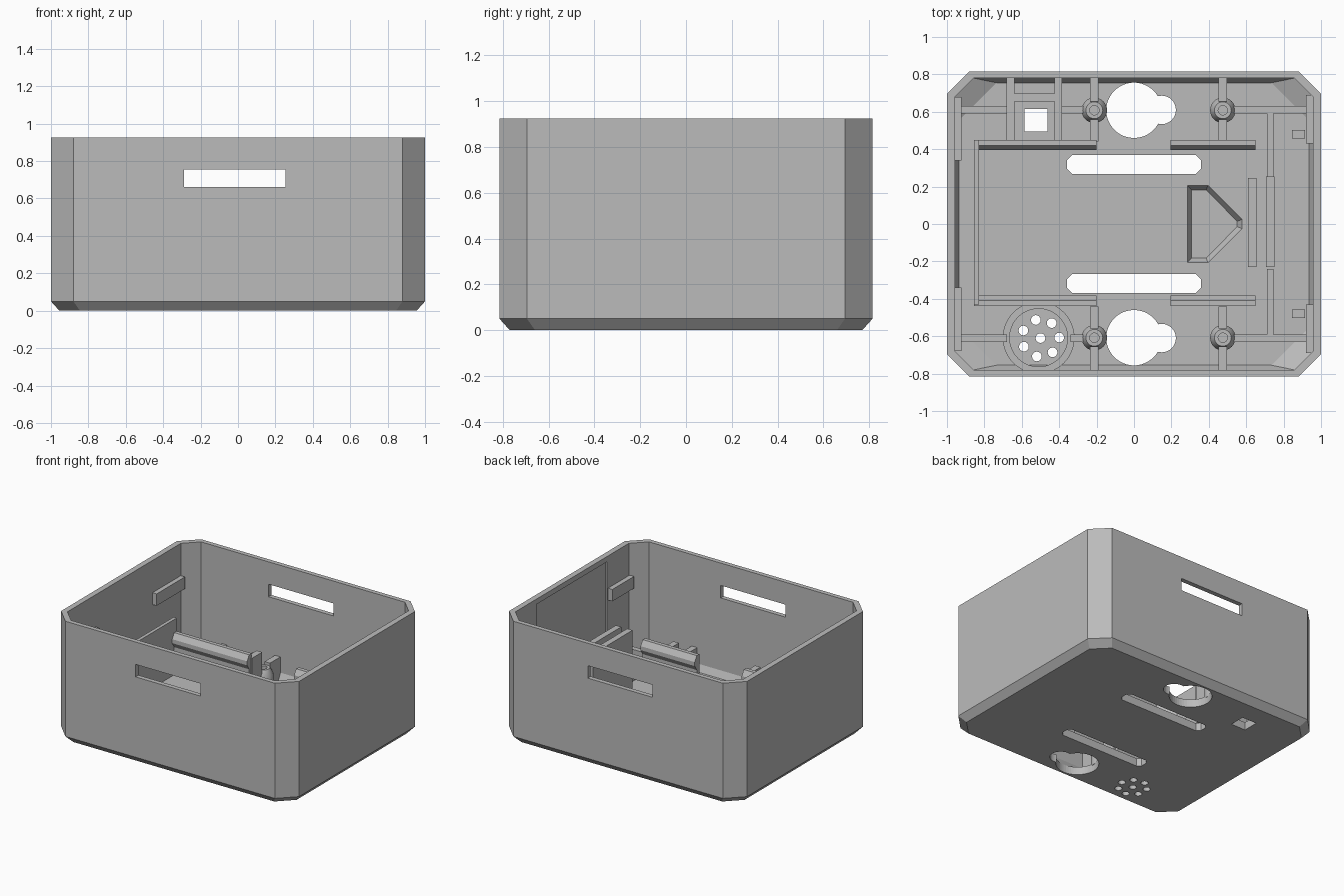
import bpy, bmesh, math
from mathutils import Vector

cube = bpy.data.objects.get("Cube")
if cube:
    bpy.data.objects.remove(cube, do_unlink=True)

GREY = bpy.data.materials.new("matte_grey")
GREY.use_nodes = True
GREY.diffuse_color = (0.5, 0.5, 0.5, 1)
GREY.node_tree.nodes["Principled BSDF"].inputs["Base Color"].default_value = (0.5, 0.5, 0.5, 1)

FLOOR = 0.06
SINK = FLOOR - 0.01


def loft(name, rings):
    """Closed solid skinned through rings with equal point counts."""
    bm = bmesh.new()
    loops = [[bm.verts.new(p) for p in ring] for ring in rings]
    n = len(loops[0])
    bm.faces.new(loops[0][::-1])
    bm.faces.new(loops[-1])
    for a, b in zip(loops, loops[1:]):
        for i in range(n):
            j = (i + 1) % n
            bm.faces.new((a[i], a[j], b[j], b[i]))
    bmesh.ops.recalc_face_normals(bm, faces=bm.faces[:])
    mesh = bpy.data.meshes.new(name)
    bm.to_mesh(mesh)
    bm.free()
    mesh.materials.append(GREY)
    obj = bpy.data.objects.new(name, mesh)
    bpy.context.scene.collection.objects.link(obj)
    return obj


def prism(name, outline, z0, z1):
    return loft(name, [[(x, y, z) for x, y in outline] for z in (z0, z1)])


def box(name, x0, x1, y0, y1, z0, z1):
    return prism(name, [(x0, y0), (x1, y0), (x1, y1), (x0, y1)], z0, z1)


def octagon(hx, hy, c, cx=0, cy=0):
    """Rectangle outline with cut corners."""
    pts = [(hx, c - hy), (hx, hy - c), (hx - c, hy), (c - hx, hy),
           (-hx, hy - c), (-hx, c - hy), (c - hx, -hy), (hx - c, -hy)]
    return [(cx + x, cy + y) for x, y in pts]


def circle(cx, cy, r, n=32):
    return [(cx + r * math.cos(math.tau * i / n), cy + r * math.sin(math.tau * i / n))
            for i in range(n)]


def at(outline, z):
    return [(x, y, z) for x, y in outline]


def cut(target, cutters):
    """Subtract the cutters, bake the result and discard them."""
    for c in cutters:
        c.hide_render = True
        mod = target.modifiers.new("cut", 'BOOLEAN')
        mod.operation, mod.solver, mod.object = 'DIFFERENCE', 'EXACT', c
    graph = bpy.context.evaluated_depsgraph_get()
    baked = bpy.data.meshes.new_from_object(target.evaluated_get(graph))
    target.modifiers.clear()
    target.data = baked
    for c in cutters:
        bpy.data.objects.remove(c, do_unlink=True)


def smooth(obj):
    bpy.ops.object.select_all(action='DESELECT')
    obj.select_set(True)
    bpy.context.view_layer.objects.active = obj
    bpy.ops.object.shade_smooth_by_angle(angle=math.radians(30))


# Tray shell with cut corners and a bevelled base
shell = loft("tray_shell", [at(octagon(0.955, 0.77, 0.11), 0),
                            at(octagon(1, 0.815, 0.12), 0.05),
                            at(octagon(1, 0.815, 0.12), 0.925)])
cutters = [loft("cavity", [at(octagon(0.935, 0.755, 0.2), FLOOR),
                           at(octagon(0.957, 0.78, 0.1), 0.11),
                           at(octagon(0.957, 0.78, 0.1), 1)])]

# Side window through front and back, and shallow recess inside the left wall
cutters.append(box("window", -0.29, 0.255, -1, 1, 0.66, 0.755))
cutters.append(box("wall_recess", 0.9, 0.972, -0.42, 0.43, 0.12, 0.885))

# Floor openings: keyholes, long slots, square port
for s in (-1, 1):
    cutters.append(prism("keyhole_large", circle(0, 0.608 * s, 0.148, 48), -0.1, 0.2))
    cutters.append(prism("keyhole_small", circle(0.148, 0.61 * s, 0.076), -0.1, 0.2))
    cutters.append(prism("slot", octagon(0.357, 0.05, 0.025, 0, 0.318 * s), -0.1, 0.2))
cutters.append(box("port", -0.585, -0.463, 0.495, 0.615, -0.1, 0.2))

# Speaker holes
cutters.append(prism("speaker_hole", circle(-0.5, -0.61, 0.026, 16), -0.1, 0.2))
for i in range(7):
    a = math.tau * i / 7 + 0.03
    cutters.append(prism("speaker_hole", circle(-0.5 + 0.1 * math.cos(a),
                         -0.61 + 0.1 * math.sin(a), 0.026, 16), -0.1, 0.2))

# Engraved arrow with sloping sides
arrow = [(0.285, -0.207), (0.395, -0.207), (0.577, -0.025), (0.577, 0.025),
         (0.395, 0.207), (0.285, 0.207)]
inner = [(0.308, -0.182), (0.386, -0.182), (0.552, -0.014), (0.552, 0.014),
         (0.386, 0.182), (0.308, 0.182)]
cutters.append(loft("arrow_recess", [at(inner, 0.02), at(arrow, FLOOR), at(arrow, FLOOR + 0.01)]))
cut(shell, cutters)

# Snap walls with an inward lip
for s in (-1, 1):
    profile = [(0.45, SINK), (0.45, 0.38), (0.42, 0.38), (0.395, 0.34),
               (0.395, 0.31), (0.42, 0.27), (0.42, SINK)]
    shift = 0.012 if s < 0 else 0
    for x0, x1 in ((-0.856, -0.2), (0.195, 0.65)):
        loft("snap_wall", [[(x, s * (y - shift), z) for y, z in profile] for x in (x0, x1)])

# Cradle stops at both ends
box("right_stop", -0.856, -0.83, -0.43, 0.45, SINK, 0.48)
box("inner_left_stop", 0.61, 0.655, -0.23, 0.245, SINK, 0.53)
box("outer_left_stop", 0.705, 0.75, -0.23, 0.255, SINK, 0.53)

# Screw bosses with tapering sides, hole and supporting ribs
for s in (-1, 1):
    for x in (-0.212, 0.475):
        boss = loft("screw_boss", [at(circle(x, 0.608 * s, r), z)
                                   for r, z in ((0.068, SINK), (0.068, 0.17), (0.045, 0.21))])
        cut(boss, [prism("screw_hole", circle(x, 0.608 * s, 0.025, 20), 0.08, 0.4)])
        smooth(boss)
        for y0, y1, z in ((0.44, 0.56, 0.35), (0.655, 0.79, 0.23)):
            ya, yb = sorted((y0 * s, y1 * s))
            box("boss_rib", x - 0.023, x + 0.023, ya, yb, SINK, z)

# Cross ribs along the floor
for s in (-1, 1):
    y = 0.61 * s
    for x0, x1 in ((-0.965, -0.68), (-0.4 if s > 0 else -0.34, -0.265), (0.53, 0.965)):
        box("floor_rib", x0, x1, y - 0.02, y + 0.02, SINK, 0.18)
    ya, yb = sorted((0.24 * s, 0.6 * s))
    box("long_rib", 0.71, 0.745, ya, yb, SINK, 0.18)

# Frame round the square port
for x in (-0.66, -0.405):
    box("port_frame_side", x - 0.021, x + 0.021, 0.44, 0.79, SINK, 0.2)
box("port_frame_back", -0.65, -0.41, 0.655, 0.698, SINK, 0.2)

# Speaker ring
ring = prism("speaker_ring", circle(-0.51, -0.608, 0.192, 48), SINK, 0.16)
cut(ring, [prism("ring_bore", circle(-0.51, -0.608, 0.155, 48), 0, 0.3)])
smooth(ring)

# Retaining rails high on the side walls, and small floor stops beside them
for s in (-1, 1):
    for x0, x1, y0, y1 in ((-0.965, -0.922, 0.34, 0.68), (0.92, 0.965, 0.43, 0.69)):
        ya, yb = sorted((y0 * s, y1 * s))
        box("wall_rail", x0, x1, ya, yb, 0.59, 0.68)
    box("floor_stop", 0.845, 0.915, 0.48 * s - 0.022, 0.48 * s + 0.022, SINK, 0.18)
